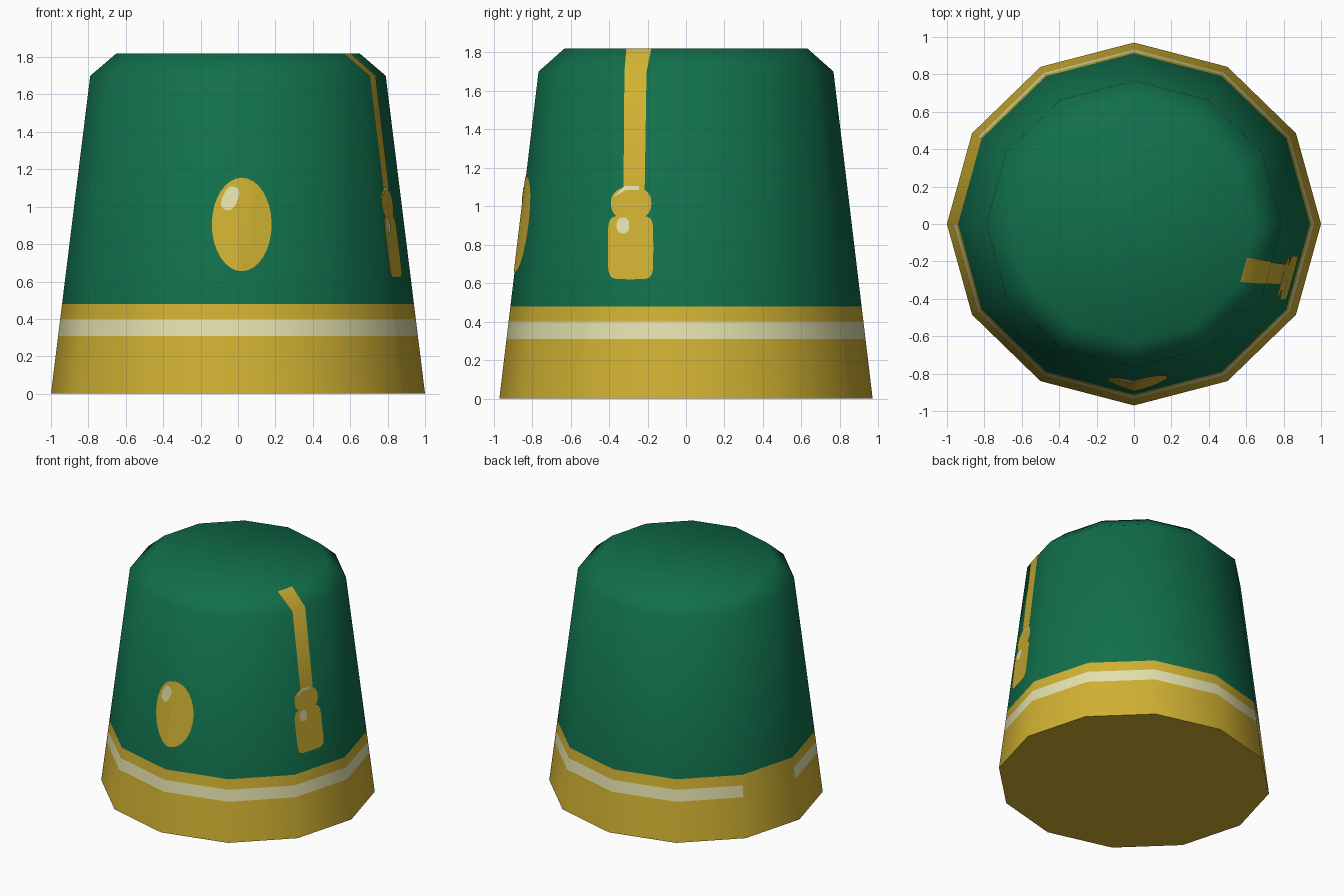
import bpy, bmesh
from math import sin, cos, pi, radians, copysign

if "Cube" in bpy.data.objects:
    bpy.data.objects.remove(bpy.data.objects["Cube"])

SIDES = 12
SQUASH = 0.97          # depth is slightly less than width
BEND = 1.70            # height where the wall turns into the bevel


def material(name, rgb):
    m = bpy.data.materials.new(name)
    m.diffuse_color = (*rgb, 1)
    m.use_nodes = True
    m.node_tree.nodes["Principled BSDF"].inputs["Base Color"].default_value = m.diffuse_color
    return m


green = material("green felt", (0.0056, 0.160, 0.071))
gold = material("gold trim", (0.630, 0.440, 0.032))
shine = material("pale shine", (0.775, 0.755, 0.42))


def radius(z):
    if z <= BEND:
        return 1 - 0.21 * z / BEND
    return 0.79 - 0.14 * (z - BEND) / 0.12


def finish(bm, name, mats, angle=60):
    me = bpy.data.meshes.new(name)
    bm.to_mesh(me)
    bm.free()
    for m in mats:
        me.materials.append(m)
    ob = bpy.data.objects.new(name, me)
    bpy.context.collection.objects.link(ob)
    bpy.ops.object.select_all(action='DESELECT')
    ob.select_set(True)
    bpy.context.view_layer.objects.active = ob
    bpy.ops.object.shade_smooth_by_angle(angle=radians(angle))
    return ob


# Hat body: stacked twelve-sided rings, trim bands are faces of their own
def hat_body():
    bm = bmesh.new()
    heights = [0, 0.31, 0.40, 0.48, BEND, 1.82]
    bands = [1, 2, 1, 0, 0]
    rings = []
    for z in heights:
        r = radius(z)
        rings.append([bm.verts.new((r * cos(2 * pi * i / SIDES),
                                    SQUASH * r * sin(2 * pi * i / SIDES), z))
                      for i in range(SIDES)])
    for low, high, mat in zip(rings, rings[1:], bands):
        for i in range(SIDES):
            j = (i + 1) % SIDES
            f = bm.faces.new((low[i], low[j], high[j], high[i]))
            # the shine has a gap of one side at the back left
            f.material_index = 1 if mat == 2 and i == 5 else mat
    bm.faces.new(rings[-1])
    bm.faces.new(rings[0][::-1]).material_index = 1
    finish(bm, "hat_body", [green, gold, shine])


# Thin painted plates laid on the front edge or on the right side
def on_front(u, z, lift):
    return (u, -SQUASH * (radius(z) + lift) + 0.26 * abs(u), z)


def on_right(u, z, lift):
    return (radius(z) + lift - 0.276 * abs(u), u, z)


def plate(name, outline, place, mat, lift):
    bm = bmesh.new()
    bm.faces.new([bm.verts.new((u, 0, z)) for u, z in outline])
    for co, no in (((0, 0, 0), (1, 0, 0)), ((0, 0, BEND), (0, 0, 1))):
        bmesh.ops.bisect_plane(bm, geom=bm.verts[:] + bm.edges[:] + bm.faces[:],
                               dist=1e-5, plane_co=co, plane_no=no)
    for v in bm.verts:
        v.co = place(v.co.x, v.co.z, lift)
    finish(bm, name, [mat])


def oval(u, z, ru, rz, power=2, tilt=0, n=32):
    pts = []
    t = radians(tilt)
    for i in range(n):
        c, s = cos(2 * pi * i / n), sin(2 * pi * i / n)
        a = ru * copysign(abs(c) ** (2 / power), c)
        b = rz * copysign(abs(s) ** (2 / power), s)
        pts.append((u + a * cos(t) - b * sin(t), z + a * sin(t) + b * cos(t)))
    return pts


hat_body()

# Front badge
plate("badge", oval(0.02, 0.905, 0.16, 0.25), on_front, gold, 0.004)
plate("badge_shine", oval(-0.042, 1.045, 0.04, 0.066, 2.6, -25), on_front, shine, 0.007)

# Tassel hanging down the right side
cord = [(-0.325, 1.08), (-0.215, 1.08), (-0.205, BEND), (-0.18, 1.82),
        (-0.31, 1.82), (-0.32, BEND)]
plate("tassel_cord", cord, on_right, gold, 0.003)
plate("tassel_knot", oval(-0.285, 1.015, 0.105, 0.085, 2.4), on_right, gold, 0.004)
plate("tassel_fringe", oval(-0.288, 0.785, 0.118, 0.165, 6), on_right, gold, 0.005)
knot_shine = [(-0.375, 1.05), (-0.31, 1.085), (-0.245, 1.085), (-0.245, 1.105),
              (-0.32, 1.105)]
plate("knot_shine", knot_shine, on_right, shine, 0.007)
plate("fringe_shine", oval(-0.328, 0.9, 0.033, 0.042, 2.4), on_right, shine, 0.008)
